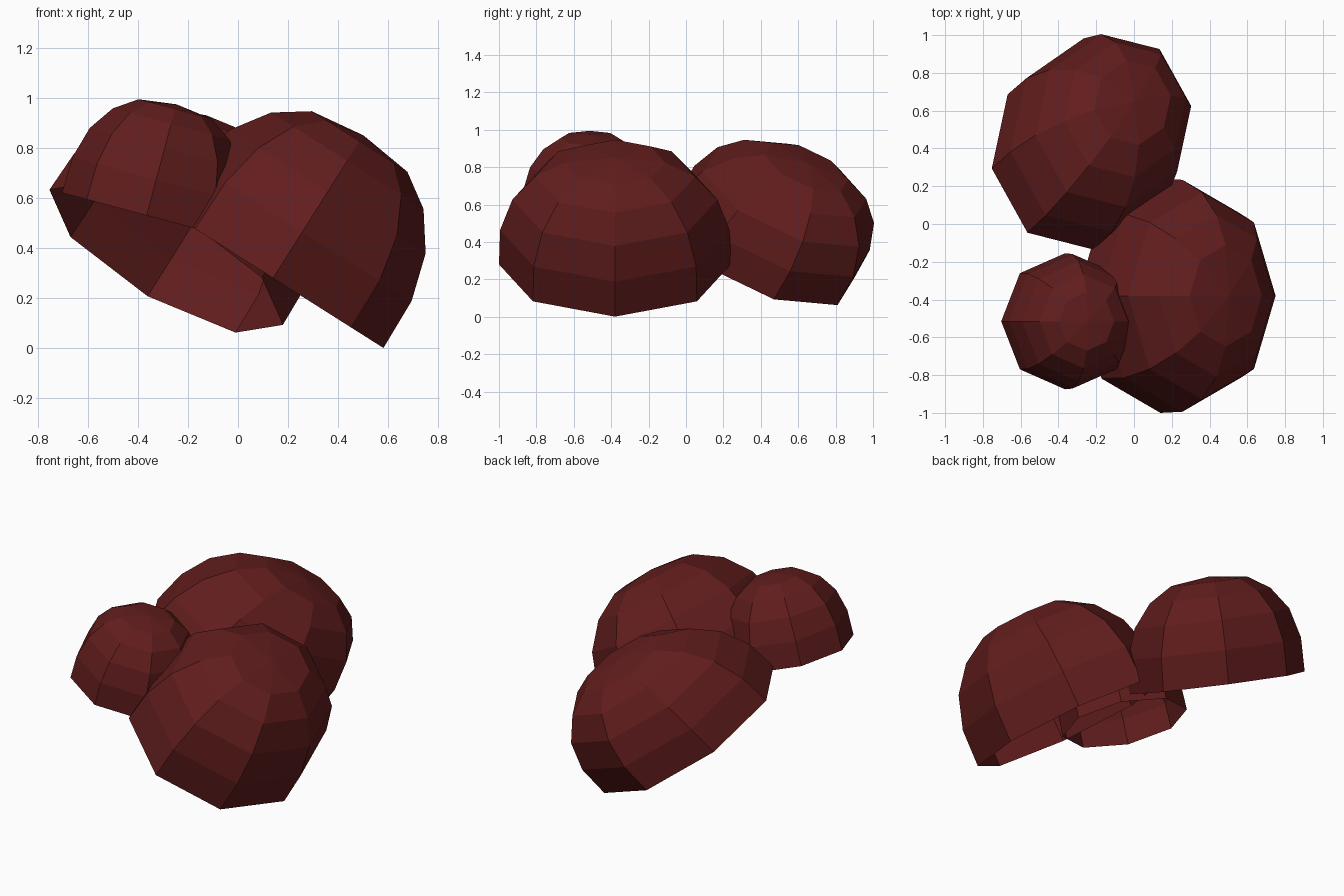
import bpy, bmesh, math
from mathutils import Vector

if "Cube" in bpy.data.objects:
    bpy.data.objects.remove(bpy.data.objects["Cube"])

red = bpy.data.materials.new("dark_red")
red.diffuse_color = (0.12, 0.012, 0.012, 1)
red.use_nodes = True
red.node_tree.nodes["Principled BSDF"].inputs["Base Color"].default_value = red.diffuse_color

# dome profile from rim to crown: (relative radius, relative height)
PROFILE = [(1.0, 0.0), (0.99, 0.323), (0.885, 0.607), (0.69, 0.822), (0.433, 0.957)]
SIDES = 8


def cap(name, rim_centre, up, across, r_across, r_along, rise):
    """Open-bottomed, eight-sided oval dome; rise runs from rim centre to crown."""
    c = Vector(rim_centre)
    n = Vector(up).normalized()
    u = Vector(across)
    u = (u - n * u.dot(n)).normalized()
    v = n.cross(u)
    rise = Vector(rise)
    bm = bmesh.new()
    rings = []
    for r, h in PROFILE:
        ring = []
        for i in range(SIDES):
            a = 2 * math.pi * i / SIDES
            ring.append(bm.verts.new(c + u * (r * r_across * math.cos(a))
                                     + v * (r * r_along * math.sin(a)) + rise * h))
        rings.append(ring)
    crown = bm.verts.new(c + rise)
    for i in range(SIDES):
        j = (i + 1) % SIDES
        for lo, hi in zip(rings, rings[1:]):
            bm.faces.new((lo[i], lo[j], hi[j], hi[i]))
        bm.faces.new((rings[-1][i], rings[-1][j], crown))
    mesh = bpy.data.meshes.new(name)
    bm.to_mesh(mesh)
    bm.free()
    mesh.materials.append(red)
    bpy.context.collection.objects.link(bpy.data.objects.new(name, mesh))


# large cap leaning right
cap("large_cap", (0.14, -0.38, 0.28), (0.535, 0, 0.845), (1, 0, -0.63),
    0.522, 0.62, (0.361, 0, 0.570))
# back cap leaning back and right, with a skewed crown
cap("back_cap", (-0.287, 0.382, 0.363), (0.431, 0.316, 0.847), (0.382, -0.304, -0.081),
    0.495, 0.592, (0.292, 0.272, 0.457))
# small upper cap
cap("small_cap", (-0.365, -0.515, 0.53), (0.259, 0, 0.966), (1, 0, -0.268),
    0.35, 0.36, (0.119, 0, 0.444))
